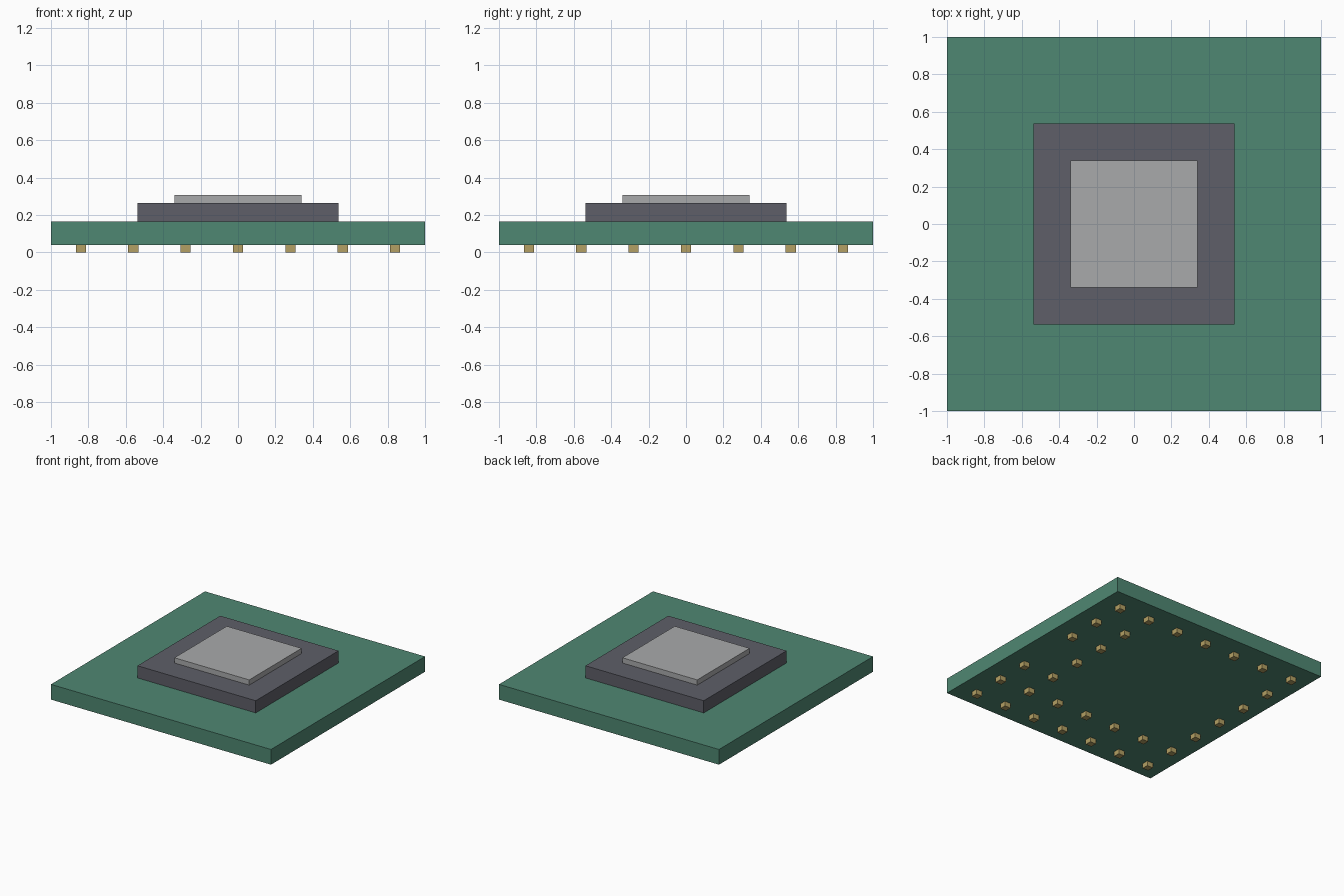
import bpy
import bmesh
from mathutils import Matrix

if "Cube" in bpy.data.objects:
    bpy.data.objects.remove(bpy.data.objects["Cube"])


def material(name, rgb):
    """Flat material from 0-255 sRGB values, stored as linear."""
    lin = [((c / 255 + 0.055) / 1.055) ** 2.4 for c in rgb]
    m = bpy.data.materials.new(name)
    m.diffuse_color = (*lin, 1)
    m.use_nodes = True
    m.node_tree.nodes["Principled BSDF"].inputs["Base Color"].default_value = m.diffuse_color
    return m


def blocks(name, size, z0, z1, mat, centres=((0, 0),)):
    """One object made of square blocks between two heights."""
    bm = bmesh.new()
    for x, y in centres:
        bmesh.ops.create_cube(
            bm, size=1,
            matrix=Matrix.Translation((x, y, (z0 + z1) / 2))
            @ Matrix.Diagonal((size, size, z1 - z0, 1)))
    mesh = bpy.data.meshes.new(name)
    bm.to_mesh(mesh)
    bm.free()
    mesh.materials.append(mat)
    obj = bpy.data.objects.new(name, mesh)
    bpy.context.collection.objects.link(obj)
    return obj


green = material("board green", (79, 135, 114))
dark = material("package dark grey", (94, 95, 104))
silver = material("lid silver", (169, 170, 171))
gold = material("pin gold", (180, 160, 100))

# Stacked square layers
blocks("circuit_board", 2.0, 0.04, 0.165, green)
blocks("chip_package", 1.075, 0.165, 0.265, dark)
blocks("chip_lid", 0.68, 0.265, 0.308, silver)

# Contact pins: outer ring with one gap, plus an L-shaped inner row
PITCH = 0.28
outer = [(i, j) for i in range(-3, 4) for j in range(-3, 4)
         if max(abs(i), abs(j)) == 3 and (i, j) != (3, 0)]
inner = [(i, j) for i in range(-2, 3) for j in range(-2, 3)
         if i == 2 or j == -2]
blocks("contact_pins", 0.054, 0.0, 0.04, gold,
       [(i * PITCH, j * PITCH) for i, j in outer + inner])
